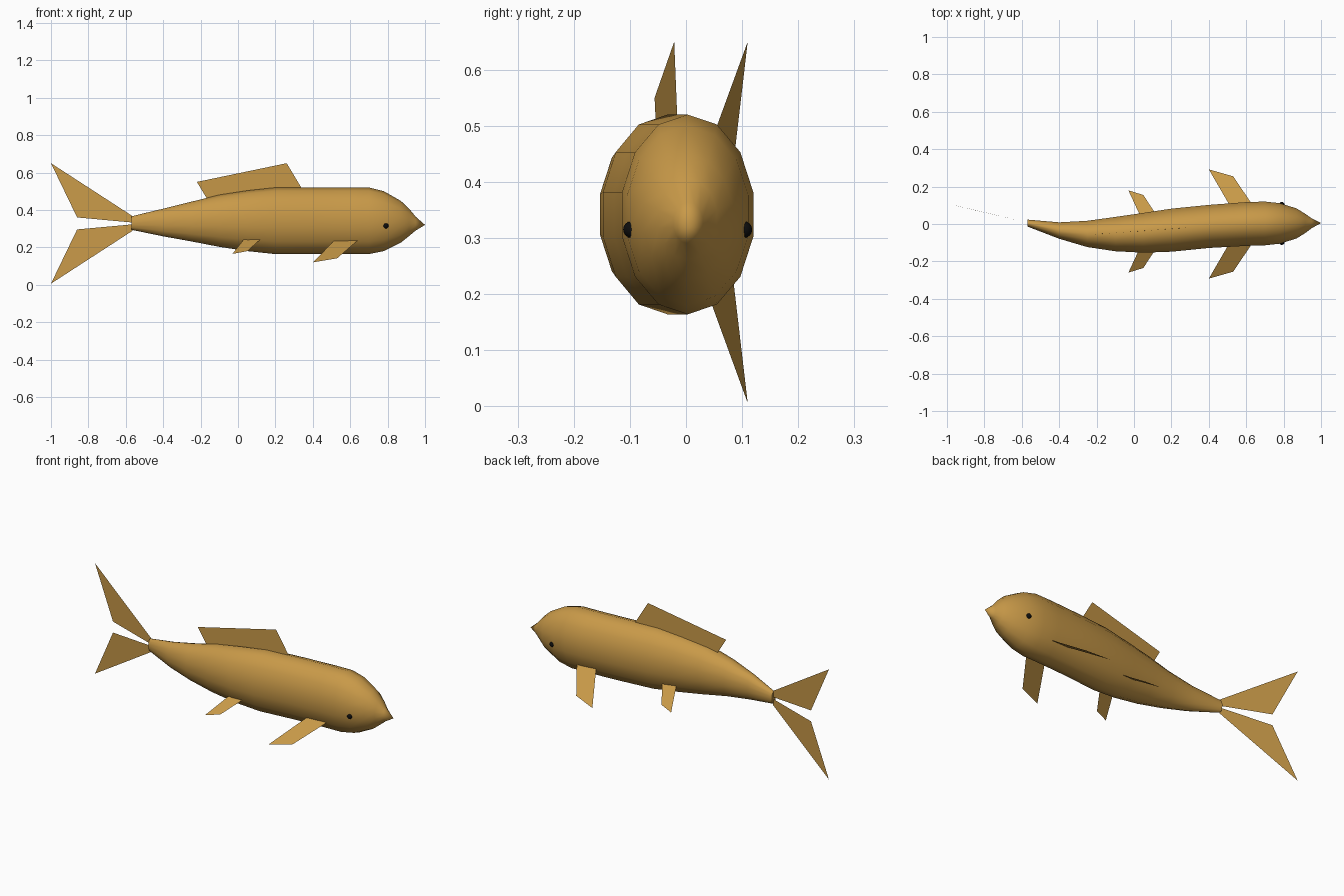
import bpy
import bmesh
from math import cos, sin, pi

default_cube = bpy.data.objects.get("Cube")
if default_cube:
    bpy.data.objects.remove(default_cube, do_unlink=True)


def make_material(name, colour):
    material = bpy.data.materials.new(name)
    material.use_nodes = True
    material.diffuse_color = colour
    material.node_tree.nodes["Principled BSDF"].inputs["Base Color"].default_value = colour
    return material


gold = make_material("golden scales", (0.58, 0.32, 0.065, 1))
black = make_material("eye black", (0.004, 0.004, 0.004, 1))


def add_object(name, bm, material):
    mesh = bpy.data.meshes.new(name)
    bm.to_mesh(mesh)
    bm.free()
    mesh.materials.append(material)
    obj = bpy.data.objects.new(name, mesh)
    bpy.context.collection.objects.link(obj)
    return obj


def smooth(obj, angle):
    bpy.ops.object.select_all(action="DESELECT")
    obj.select_set(True)
    bpy.context.view_layer.objects.active = obj
    bpy.ops.object.shade_smooth_by_angle(angle=angle)


def add_fin(name, corners):
    """Thin flat fin made of a single sheet."""
    bm = bmesh.new()
    bm.faces.new([bm.verts.new(corner) for corner in corners])
    return add_object(name, bm, gold)


# Body: elliptical rings lofted along a gently bent spine, ending in a snout
# each ring: x, spine y, half width, spine z, half height
rings = [
    (-0.57, 0.005, 0.019, 0.33, 0.036),
    (-0.4, -0.035, 0.045, 0.333, 0.074),
    (-0.25, -0.053, 0.072, 0.338, 0.106),
    (-0.1, -0.054, 0.094, 0.342, 0.139),
    (0.05, -0.047, 0.109, 0.342, 0.162),
    (0.2, -0.033, 0.118, 0.342, 0.178),
    (0.4, -0.013, 0.118, 0.342, 0.178),
    (0.6, 0, 0.12, 0.342, 0.178),
    (0.7, 0.003, 0.12, 0.342, 0.178),
    (0.78, 0.003, 0.111, 0.34, 0.16),
    (0.87, 0.003, 0.082, 0.337, 0.112),
    (0.915, 0.003, 0.053, 0.334, 0.073),
    (0.95, 0.004, 0.027, 0.327, 0.037),
]
SIDES = 14
bm = bmesh.new()
loops = []
for x, y, half_width, z, half_height in rings:
    angles = [2 * pi * i / SIDES for i in range(SIDES)]
    loops.append([bm.verts.new((x, y + half_width * sin(a), z + half_height * cos(a)))
                  for a in angles])
snout_tip = bm.verts.new((1, 0.005, 0.32))
for i in range(SIDES):
    j = (i + 1) % SIDES
    for back, front in zip(loops, loops[1:]):
        bm.faces.new((back[i], back[j], front[j], front[i]))
    bm.faces.new((loops[-1][i], loops[-1][j], snout_tip))
bm.faces.new(loops[0])
bmesh.ops.recalc_face_normals(bm, faces=bm.faces)
smooth(add_object("body", bm, gold), pi / 3)

# Dorsal fin, its foot sunk into the back
add_fin("dorsal_fin", [(-0.22, -0.056, 0.55), (-0.13, -0.049, 0.4),
                       (0.38, -0.013, 0.45), (0.26, -0.021, 0.65)])

# Tail fin: two lobes mirrored about the tail height
for name, side in (("upper", 1), ("lower", -1)):
    outline = [(-1, 0.11, 0.322), (-0.86, 0.076, 0.032),
               (-0.565, 0.007, 0.005), (-0.565, 0.007, 0.04)]
    add_fin(name + "_tail_lobe", [(x, y, 0.328 + side * h) for x, y, h in outline])

# Paired fins: sheets sloping down and outward, mirrored about the spine
for name, side in (("left", 1), ("right", -1)):
    pectoral = [(0.4, 0.292), (0.53, 0.255), (0.645, 0.085), (0.52, 0.085)]
    pelvic = [(-0.03, 0.22), (0.05, 0.195), (0.125, 0.08), (0.035, 0.08)]
    add_fin(name + "_pectoral_fin",
            [(x, side * w, 0.292 - 0.59 * w) for x, w in pectoral])
    add_fin(name + "_pelvic_fin",
            [(x, side * w - 0.04, 0.295 - 0.59 * w) for x, w in pelvic])

    # Eyes: small beads set in the cheeks
    bm = bmesh.new()
    bmesh.ops.create_uvsphere(bm, u_segments=12, v_segments=8, radius=0.015)
    bmesh.ops.translate(bm, verts=bm.verts, vec=(0.79, 0.003 + side * 0.1, 0.315))
    smooth(add_object(name + "_eye", bm, black), pi / 3)
